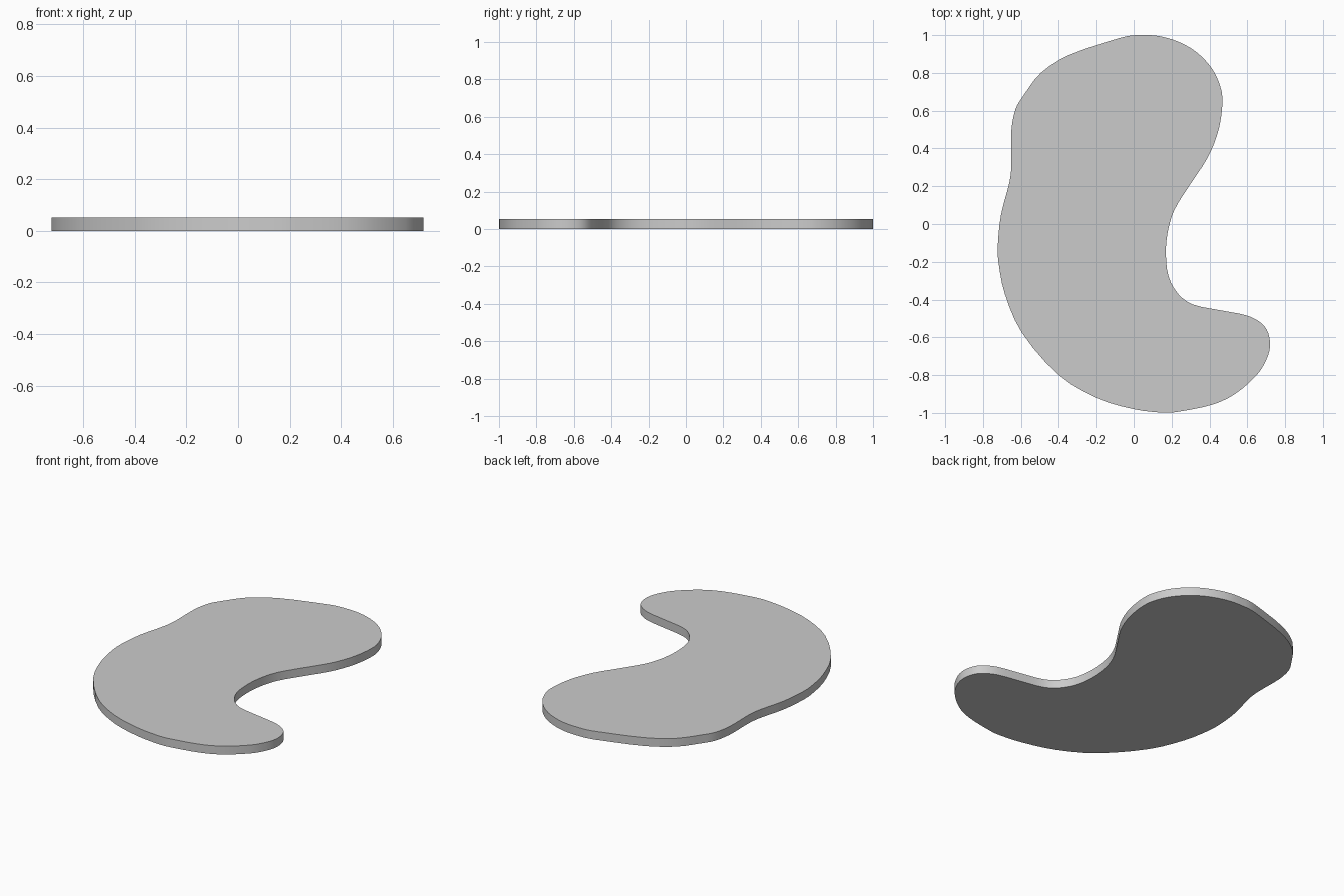
import bpy, bmesh
from mathutils import Vector

if "Cube" in bpy.data.objects:
    bpy.data.objects.remove(bpy.data.objects["Cube"])

THICKNESS = 0.052
STEPS = 3

# Outline of the slab, clockwise from the top end
outline = [Vector(p) for p in [
    (0.04, 1.0), (0.12, 0.997), (0.21, 0.975), (0.295, 0.935), (0.36, 0.885),
    (0.415, 0.82), (0.45, 0.75), (0.468, 0.675), (0.462, 0.57), (0.44, 0.47),
    (0.39, 0.35), (0.295, 0.205), (0.215, 0.075), (0.18, -0.04), (0.17, -0.16),
    (0.185, -0.28), (0.235, -0.37), (0.31, -0.425), (0.46, -0.457), (0.60, -0.485),
    (0.675, -0.525), (0.71, -0.575), (0.72, -0.65), (0.70, -0.72), (0.65, -0.80),
    (0.535, -0.90), (0.42, -0.955), (0.24, -0.993), (0.16, -0.999), (0.0, -0.98),
    (-0.2, -0.92), (-0.40, -0.80), (-0.595, -0.575), (-0.685, -0.37),
    (-0.719, -0.2), (-0.722, -0.11), (-0.705, 0.05), (-0.66, 0.225),
    (-0.65, 0.315), (-0.65, 0.50), (-0.628, 0.61), (-0.59, 0.675),
    (-0.495, 0.80), (-0.345, 0.895), (-0.09, 0.98), (-0.02, 0.997)]]


def smooth_loop(pts, steps):
    """Closed Catmull-Rom curve through the points."""
    out = []
    n = len(pts)
    for i in range(n):
        a, b, c, d = (pts[(i + k) % n] for k in (-1, 0, 1, 2))
        # tangents limited by the segment length to avoid overshoot
        seg = (c - b).length
        m0 = (c - a) * (seg / ((c - b).length + (b - a).length))
        m1 = (d - b) * (seg / ((d - c).length + (c - b).length))
        for s in range(steps):
            t = s / steps
            out.append(b * (2*t**3 - 3*t**2 + 1) + m0 * (t**3 - 2*t**2 + t)
                       + c * (3*t**2 - 2*t**3) + m1 * (t**3 - t**2))
    return out


# Slab: extrude the outline upwards
bm = bmesh.new()
base = bm.faces.new([bm.verts.new((p.x, p.y, 0)) for p in smooth_loop(outline, STEPS)])
top = bmesh.ops.extrude_face_region(bm, geom=[base], use_keep_orig=True)
bmesh.ops.translate(bm, vec=(0, 0, THICKNESS),
                    verts=[g for g in top["geom"] if isinstance(g, bmesh.types.BMVert)])
bmesh.ops.recalc_face_normals(bm, faces=bm.faces)
mesh = bpy.data.meshes.new("curved_slab")
bm.to_mesh(mesh)
bm.free()
slab = bpy.data.objects.new("curved_slab", mesh)
bpy.context.collection.objects.link(slab)

# Smooth rim, sharp top and bottom edges
bpy.context.view_layer.objects.active = slab
slab.select_set(True)
bpy.ops.object.shade_smooth_by_angle(angle=0.6)
